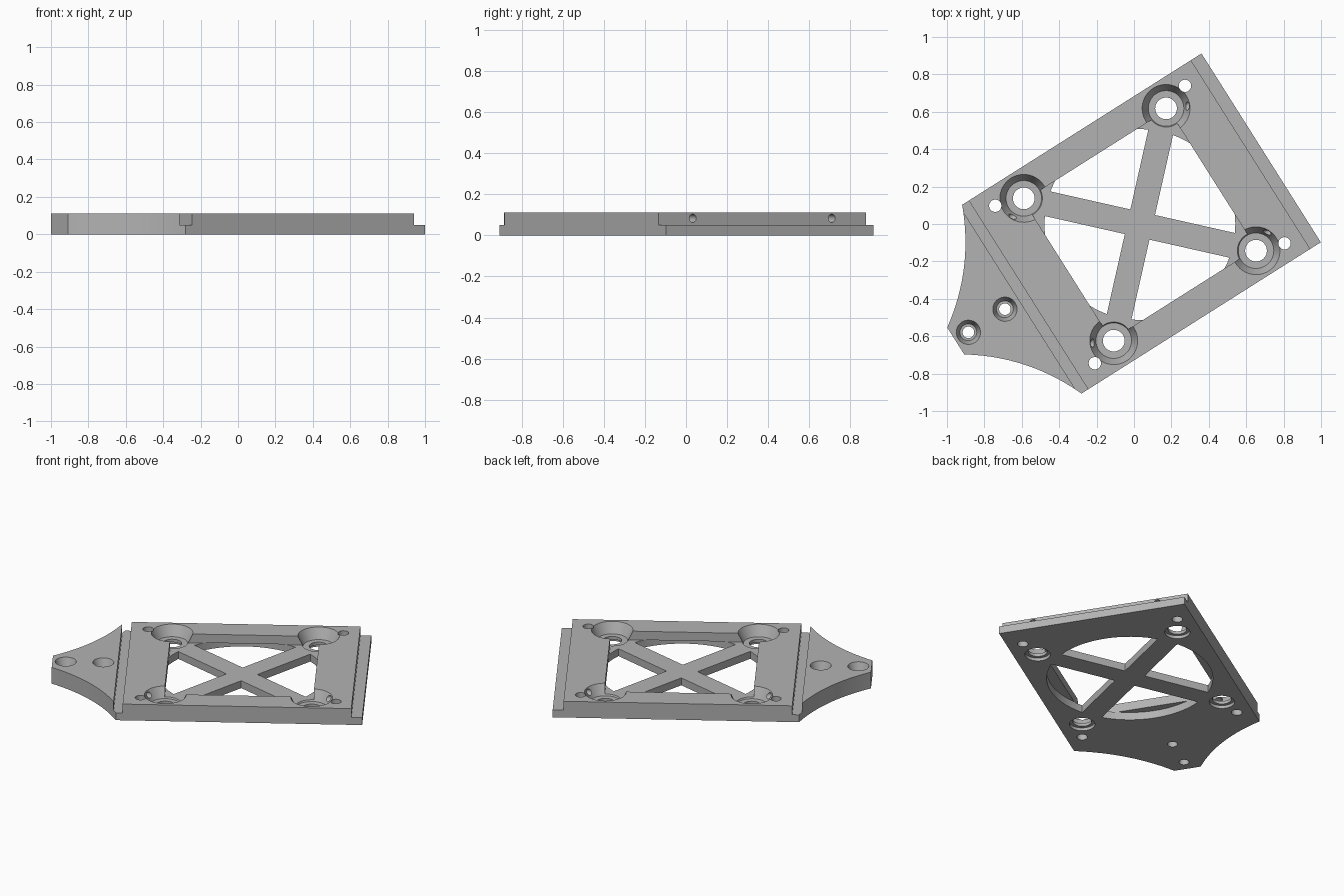
import bpy, bmesh, math
from math import sin, cos, pi, radians
from mathutils import Matrix

if "Cube" in bpy.data.objects:
    bpy.data.objects.remove(bpy.data.objects["Cube"])

T = 0.11          # plate thickness
FLOOR = 0.05      # pocket, ledge and groove level
CU = -0.01        # centre of the hole pattern along the plate

grey = bpy.data.materials.new("plain grey")
grey.use_nodes = True
colour = (0.45, 0.45, 0.45, 1)
grey.diffuse_color = colour
grey.node_tree.nodes["Principled BSDF"].inputs["Base Color"].default_value = colour


def make_object(name, bm):
    bmesh.ops.recalc_face_normals(bm, faces=bm.faces)
    mesh = bpy.data.meshes.new(name)
    bm.to_mesh(mesh)
    bm.free()
    ob = bpy.data.objects.new(name, mesh)
    bpy.context.collection.objects.link(ob)
    return ob


def prism(name, outline, z0, z1):
    bm = bmesh.new()
    low = bm.faces.new([bm.verts.new((x, y, z0)) for x, y in outline])
    top = bmesh.ops.extrude_face_region(bm, geom=[low])["geom"]
    bmesh.ops.translate(bm, vec=(0, 0, z1 - z0),
                        verts=[v for v in top if isinstance(v, bmesh.types.BMVert)])
    return make_object(name, bm)


def box(name, u0, u1, v0, v1, z0, z1):
    return prism(name, [(u0, v0), (u1, v0), (u1, v1), (u0, v1)], z0, z1)


def lathe(name, profile, matrix, n=48):
    """Closed solid of revolution from (radius, height) points."""
    bm = bmesh.new()
    rings = [[bm.verts.new((r * cos(2 * pi * i / n), r * sin(2 * pi * i / n), z))
              for i in range(n)] for r, z in profile]
    for a, b in zip(rings, rings[1:]):
        for i in range(n):
            j = (i + 1) % n
            bm.faces.new((a[i], a[j], b[j], b[i]))
    bm.faces.new(rings[0])
    bm.faces.new(rings[-1])
    bm.transform(matrix)
    return make_object(name, bm)


def at(u, v, z=0):
    return Matrix.Translation((u, v, z))


def bowed(p, q, sag, n=20):
    """Points from p to q on a shallow curve, bowed to the right of travel."""
    dx, dy = q[0] - p[0], q[1] - p[1]
    length = math.hypot(dx, dy)
    pts = []
    for i in range(n + 1):
        t = i / n
        s = sag * 4 * t * (1 - t) / length
        pts.append((p[0] + dx * t + dy * s, p[1] + dy * t - dx * s))
    return pts


# Plate outline: rectangle with a tapering tab on one end
edge_u, edge_v, tab_u, tab_v = 0.757, 0.597, -1.175, 0.085
upper = bowed((tab_u, tab_v), (-edge_u, edge_v), 0.05)
lower = [(u, -v) for u, v in reversed(upper)]
plate = prism("mounting_plate",
              upper + [(edge_u, edge_v), (edge_u, -edge_v)] + lower, 0, T)

cutters = [
    box("end_ledge", 0.69, 0.9, -0.8, 0.8, FLOOR, 0.2),
    box("cross_groove", -0.772, -0.715, -0.8, 0.8, FLOOR, 0.2),
    box("centre_pocket", CU - 0.458, CU + 0.458, -0.44, 0.44, FLOOR, 0.2),
]

# Four openings that leave a diagonal cross
half, radius = 0.0675, 0.51
limit = pi / 4 - math.asin(half / radius)
for k in range(4):
    turn = k * pi / 2
    wedge = [(half * math.sqrt(2), 0)]
    for i in range(25):
        a = -limit + 2 * limit * i / 24
        wedge.append((radius * cos(a), radius * sin(a)))
    wedge = [(CU + x * cos(turn) - y * sin(turn), x * sin(turn) + y * cos(turn))
             for x, y in wedge]
    cutters.append(prism("opening", wedge, -0.1, FLOOR + 0.002))

# Corner bores, pin holes and side holes
along = Matrix.Rotation(pi / 2, 4, "Y")
for su in (-1, 1):
    for sv in (-1, 1):
        u, v = CU + su * 0.45, sv * 0.45
        cutters.append(lathe("corner_bore", [
            (0.078, -0.05), (0.078, 0.02), (0.058, 0.02), (0.058, 0.04),
            (0.095, 0.04), (0.128, T), (0.128, 0.2)], at(u, v)))
        cutters.append(lathe("pin_hole", [(0.033, -0.1), (0.033, 0.2)],
                             at(CU + su * 0.6, sv * 0.498), 24))
        mid = 0.57 if su > 0 else -0.59
        cutters.append(lathe("side_hole", [(0.02, -0.14), (0.02, 0.14)],
                             at(mid, sv * 0.4, 0.083) @ along, 20))

# Countersunk holes in the tab
for u in (-0.862, -1.093):
    cutters.append(lathe("tab_hole", [
        (0.031, -0.1), (0.031, 0.05), (0.045, 0.05), (0.065, T), (0.065, 0.2)],
        at(u, 0.003), 32))

# Cut the plate, then remove the cutters
for c in cutters:
    c.hide_render = True
    mod = plate.modifiers.new(c.name, "BOOLEAN")
    mod.operation = "DIFFERENCE"
    mod.solver = "EXACT"
    mod.object = c
bpy.context.view_layer.update()
deps = bpy.context.evaluated_depsgraph_get()
result = bpy.data.meshes.new_from_object(plate.evaluated_get(deps))
plate.modifiers.clear()
plate.data = result
for c in cutters:
    bpy.data.objects.remove(c)

# Turn the plate into its resting direction
result.transform(at(0.04, 0.0025) @ Matrix.Rotation(radians(32.3), 4, "Z"))
result.materials.clear()
result.materials.append(grey)
for p in result.polygons:
    p.material_index = 0
bpy.ops.object.select_all(action="DESELECT")
plate.select_set(True)
bpy.context.view_layer.objects.active = plate
bpy.ops.object.shade_smooth_by_angle(angle=radians(25))
